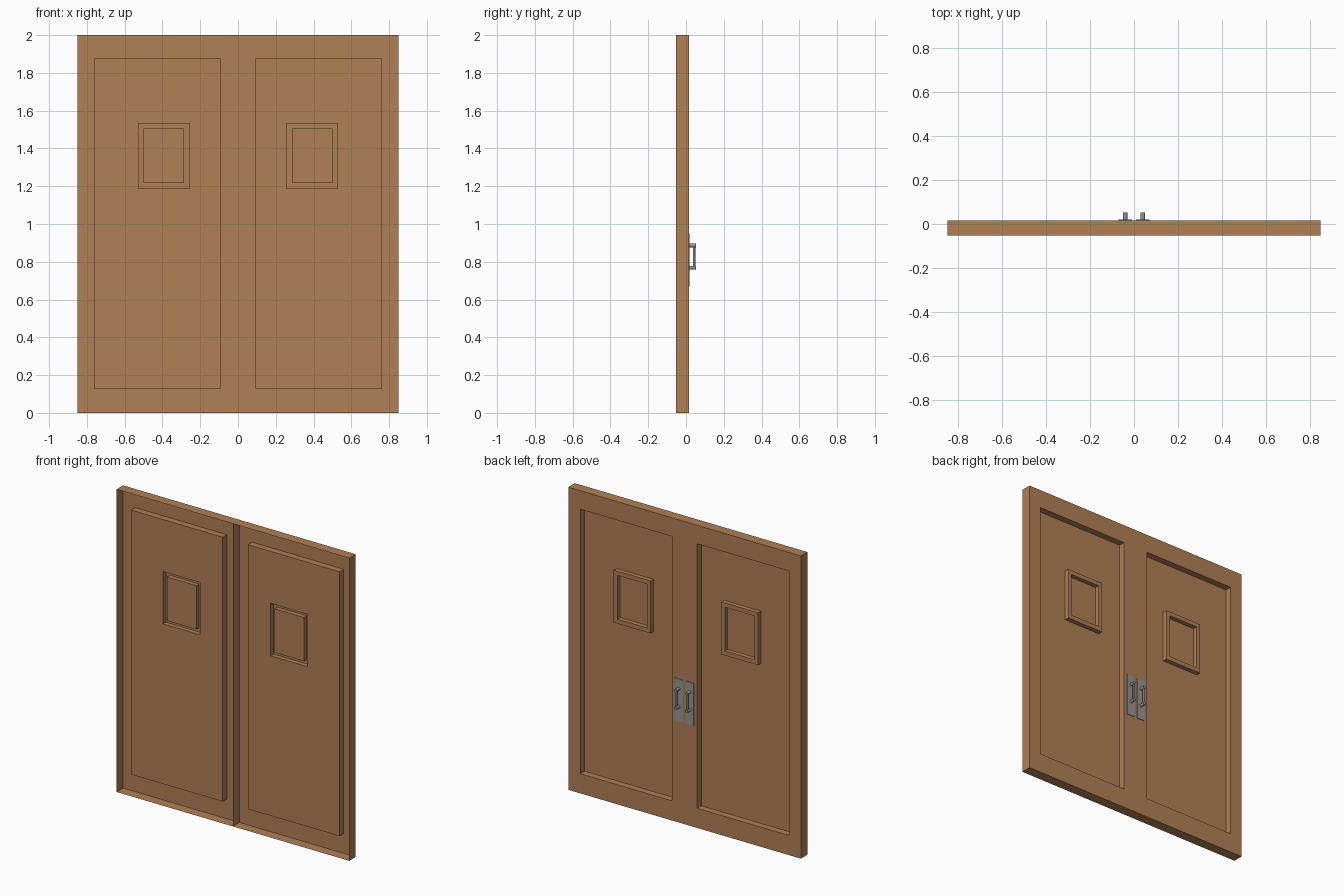
import bpy, bmesh, math
from mathutils import Matrix, Vector

if "Cube" in bpy.data.objects:
    bpy.data.objects.remove(bpy.data.objects["Cube"])

def material(name, rgb):
    m = bpy.data.materials.new(name)
    m.diffuse_color = (*rgb, 1)
    m.use_nodes = True
    m.node_tree.nodes["Principled BSDF"].inputs["Base Color"].default_value = m.diffuse_color
    return m

WOOD = material("brown wood", (0.434, 0.216, 0.093))
STEEL = material("grey steel", (0.30, 0.30, 0.31))

FRONT, BACK, PANEL, RIDGE = -0.053, 0.015, -0.028, 0.002

def finish(bm, name, mat):
    mesh = bpy.data.meshes.new(name)
    bm.to_mesh(mesh)
    bm.free()
    mesh.materials.append(mat)
    ob = bpy.data.objects.new(name, mesh)
    bpy.context.collection.objects.link(ob)
    return ob

def nested_shell(name, loops, side, mat):
    """Join nested rectangles (x0, x1, z0, z1, y) into one open shell, capped at the last."""
    bm = bmesh.new()
    prev = None
    for x0, x1, z0, z1, y in loops:
        a, b = sorted((x0 * side, x1 * side))
        ring = [bm.verts.new((x, y, z)) for x, z in ((a, z0), (a, z1), (b, z1), (b, z0))]
        if prev:
            for i in range(4):
                j = (i + 1) % 4
                bm.faces.new((prev[i], prev[j], ring[j], ring[i]))
        prev = ring
    bm.faces.new(prev)
    return finish(bm, name, mat)

def cylinder(bm, a, b, radius, segments=16):
    a, b = Vector(a), Vector(b)
    d = b - a
    rot = d.to_track_quat('Z', 'Y').to_matrix().to_4x4()
    bmesh.ops.create_cone(bm, cap_ends=True, segments=segments, radius1=radius, radius2=radius,
                          depth=d.length, matrix=Matrix.Translation((a + b) / 2) @ rot)

outer = (0, 0.85, 0, 2)
panel = (0.092, 0.762, 0.13, 1.877)
window = (0.258, 0.528, 1.187, 1.533)
pane = (0.285, 0.501, 1.216, 1.505)

for side, label in ((-1, "left"), (1, "right")):
    # hollow door leaf: rim, sunken panel, raised window surround, sunken pane
    nested_shell(label + "_door_leaf", [
        (*outer, FRONT), (*outer, BACK),
        (*panel, BACK), (*panel, PANEL),
        (*window, PANEL), (*window, RIDGE),
        (*pane, RIDGE), (*pane, PANEL)], side, WOOD)

    # thin handle plate
    x = 0.04 * side
    bm = bmesh.new()
    bmesh.ops.create_cube(bm, size=1, matrix=Matrix.Translation((x, BACK + 0.0025, 0.81))
                          @ Matrix.Diagonal((0.06, 0.004, 0.28, 1)))
    finish(bm, label + "_handle_plate", STEEL)

    # pull handle: two posts and an upright bar
    bm = bmesh.new()
    for z in (0.768, 0.886):
        cylinder(bm, (x, BACK + 0.002, z), (x, 0.053, z), 0.01)
    cylinder(bm, (x, 0.043, 0.768), (x, 0.043, 0.886), 0.006)
    handle = finish(bm, label + "_pull_handle", STEEL)
    bpy.ops.object.select_all(action='DESELECT')
    handle.select_set(True)
    bpy.context.view_layer.objects.active = handle
    bpy.ops.object.shade_smooth_by_angle(angle=math.radians(35))
